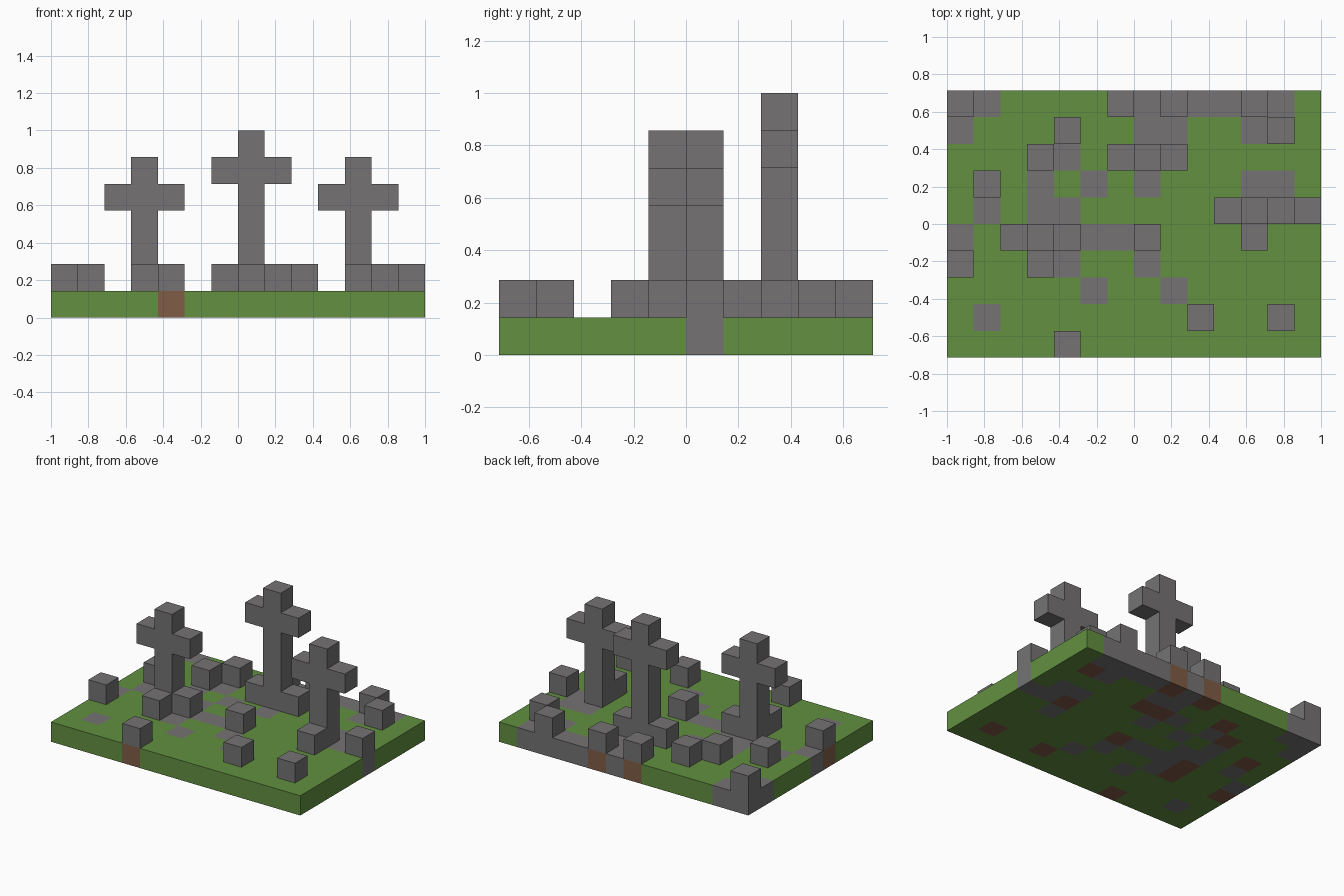
import bpy, bmesh
from mathutils import Vector

if "Cube" in bpy.data.objects:
    bpy.data.objects.remove(bpy.data.objects["Cube"], do_unlink=True)

# Ground plan, back row first: . grass, s paving, S block on paving,
# D block on soil, X cross on soil
PLAN = [
    "Ss....DsDssSs.",
    "s...D..ss..sD.",
    "...Ds.SXD.....",
    ".D.s.s.s...ss.",
    ".s.ss......XsS",
    "s..XSssD...S..",
    "D..Ds..s......",
    ".....s..s.....",
    ".s.......D..D.",
    "....D.........",
]
COLS, ROWS = len(PLAN[0]), len(PLAN)
CELL = 2 / COLS


def make_material(name, color):
    mat = bpy.data.materials.new(name)
    mat.use_nodes = True
    mat.diffuse_color = color
    mat.node_tree.nodes["Principled BSDF"].inputs["Base Color"].default_value = color
    return mat


grass = make_material("grass green", (0.122, 0.279, 0.051, 1))
stone = make_material("stone grey", (0.178, 0.171, 0.173, 1))
soil = make_material("soil brown", (0.216, 0.107, 0.061, 1))


def make_object(name, bm, mats):
    bmesh.ops.recalc_face_normals(bm, faces=bm.faces)
    mesh = bpy.data.meshes.new(name)
    bm.to_mesh(mesh)
    bm.free()
    for mat in mats:
        mesh.materials.append(mat)
    obj = bpy.data.objects.new(name, mesh)
    bpy.context.collection.objects.link(obj)
    return obj


def cell_centre(col, row):
    return Vector(((col + 0.5) * CELL - 1, (ROWS / 2 - row - 0.5) * CELL, 0))


# Ground slab, cut into tiles and coloured from the plan
bm = bmesh.new()
bmesh.ops.create_cube(bm, size=CELL)
bmesh.ops.scale(bm, vec=(COLS, ROWS, 1), verts=bm.verts)
bmesh.ops.translate(bm, vec=(0, 0, CELL / 2), verts=bm.verts)
for count, axis in ((COLS, Vector((1, 0, 0))), (ROWS, Vector((0, 1, 0)))):
    for i in range(1, count):
        bmesh.ops.bisect_plane(bm, geom=bm.verts[:] + bm.edges[:] + bm.faces[:],
                               plane_co=axis * (i - count / 2) * CELL, plane_no=axis)
bm.normal_update()
for face in bm.faces:
    point = face.calc_center_median() - face.normal * CELL / 2
    col = int((point.x + 1) / CELL)
    row = int(ROWS / 2 - point.y / CELL)
    mark = PLAN[row][col]
    is_top = face.normal.z > 0.5
    if mark in "sS" or (mark in "DX" and is_top):
        face.material_index = 1
    elif mark in "DX":
        face.material_index = 2
make_object("ground_slab", bm, [grass, stone, soil])


# Single stone blocks
def make_block(col, row):
    bm = bmesh.new()
    bmesh.ops.create_cube(bm, size=CELL)
    obj = make_object("stone_block", bm, [stone])
    obj.location = cell_centre(col, row) + Vector((0, 0, 1.5 * CELL))


# Stone cross: half outline in cells, mirrored and extruded one cell deep
def make_cross(col, row, height):
    half = [(0.5, 0), (0.5, height - 2), (1.5, height - 2),
            (1.5, height - 1), (0.5, height - 1), (0.5, height)]
    outline = half + [(-x, z) for x, z in reversed(half)]
    bm = bmesh.new()
    verts = [bm.verts.new((x * CELL, -CELL / 2, z * CELL)) for x, z in outline]
    front = bm.faces.new(verts)
    back = bmesh.ops.extrude_face_region(bm, geom=[front], use_keep_orig=True)["geom"]
    bmesh.ops.translate(bm, vec=(0, CELL, 0),
                        verts=[v for v in back if isinstance(v, bmesh.types.BMVert)])
    obj = make_object("stone_cross", bm, [stone])
    obj.location = cell_centre(col, row) + Vector((0, 0, CELL))


for row, line in enumerate(PLAN):
    for col, mark in enumerate(line):
        if mark in "SD":
            make_block(col, row)
        elif mark == "X":
            make_cross(col, row, 6 if row < 3 else 5)
